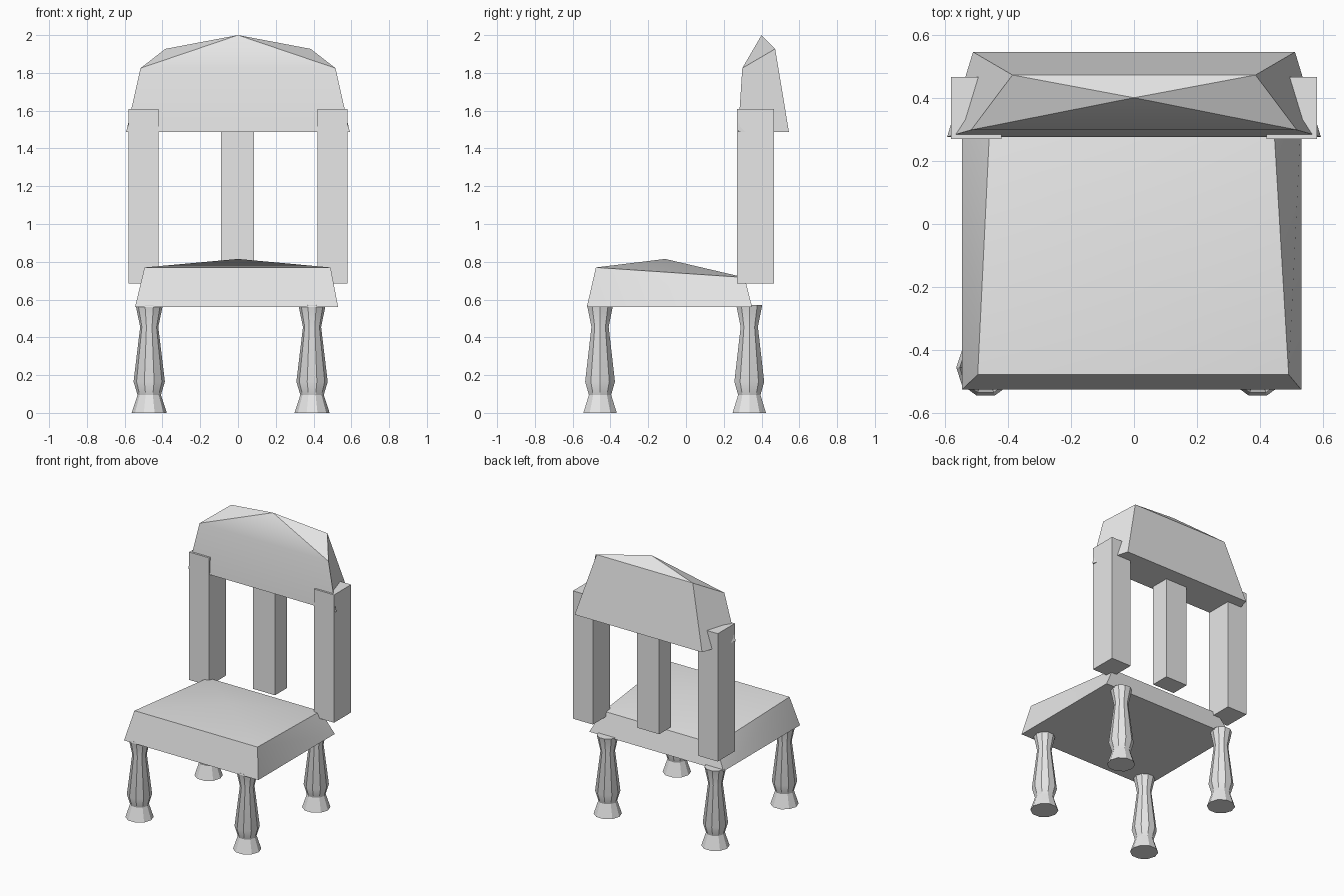
import bpy, bmesh, math

if "Cube" in bpy.data.objects:
    bpy.data.objects.remove(bpy.data.objects["Cube"])

grey = bpy.data.materials.new("plain_grey")
grey.use_nodes = True
colour = (0.8, 0.8, 0.8, 1)
grey.diffuse_color = colour
grey.node_tree.nodes["Principled BSDF"].inputs["Base Color"].default_value = colour


def finish(name, bm):
    bmesh.ops.recalc_face_normals(bm, faces=bm.faces)
    mesh = bpy.data.meshes.new(name)
    bm.to_mesh(mesh)
    bm.free()
    mesh.materials.append(grey)
    ob = bpy.data.objects.new(name, mesh)
    bpy.context.collection.objects.link(ob)
    bpy.ops.object.select_all(action="DESELECT")
    bpy.context.view_layer.objects.active = ob
    ob.select_set(True)
    bpy.ops.object.shade_smooth_by_angle(angle=math.radians(30))


def solid(name, points, faces):
    bm = bmesh.new()
    verts = [bm.verts.new(p) for p in points]
    for f in faces:
        bm.faces.new([verts[i] for i in f])
    finish(name, bm)


def box(name, low, high):
    bm = bmesh.new()
    bmesh.ops.create_cube(bm, size=1)
    for v in bm.verts:
        v.co = [high[i] if v.co[i] > 0 else low[i] for i in range(3)]
    finish(name, bm)


def leg(name, x, y):
    # turned leg: flared foot, swelling shaft, narrow neck
    profile = [(0.093, 0), (0.062, 0.095), (0.083, 0.165), (0.048, 0.455), (0.072, 0.57)]
    sides = 10
    bm = bmesh.new()
    rings = [[bm.verts.new((x + r * math.cos(k * math.tau / sides),
                            y + r * math.sin(k * math.tau / sides), z))
              for k in range(sides)] for r, z in profile]
    for a, b in zip(rings, rings[1:]):
        for k in range(sides):
            n = (k + 1) % sides
            bm.faces.new((a[k], a[n], b[n], b[k]))
    bm.faces.new(rings[0])
    bm.faces.new(rings[-1])
    finish(name, bm)


# Seat: tapered block with a slightly peaked top
solid("seat",
      [(-0.545, -0.525, 0.56), (0.53, -0.525, 0.56), (0.53, 0.35, 0.56), (-0.545, 0.35, 0.56),
       (-0.495, -0.477, 0.77), (0.49, -0.477, 0.77), (0.443, 0.31, 0.717), (-0.457, 0.31, 0.717),
       (0, -0.11, 0.815)],
      [(0, 1, 2, 3), (0, 1, 5, 4), (2, 3, 7, 6),
       (1, 2, 5), (2, 6, 5), (0, 4, 3), (3, 4, 7),
       (4, 5, 8), (5, 6, 8), (6, 7, 8), (7, 4, 8)])

# Legs
for end, y in (("front", -0.455), ("back", 0.335)):
    for side, x in (("right", -0.47), ("left", 0.392)):
        leg(f"{end}_{side}_leg", x, y)

# Back posts
box("right_back_post", (-0.58, 0.27, 0.685), (-0.42, 0.465, 1.61))
box("left_back_post", (0.42, 0.27, 0.685), (0.58, 0.465, 1.61))
box("middle_back_post", (-0.09, 0.30, 0.74), (0.086, 0.435, 1.58))

# Headrest: peaked block, narrower toward the rear
solid("headrest",
      [(-0.592, 0.276, 1.487), (0.592, 0.276, 1.487), (0.51, 0.545, 1.487), (-0.51, 0.545, 1.487),
       (-0.516, 0.298, 1.825), (0.516, 0.298, 1.825), (0.385, 0.472, 1.927), (-0.385, 0.472, 1.927),
       (0, 0.4, 2.0)],
      [(0, 1, 2, 3), (0, 1, 4), (1, 5, 4), (4, 5, 8), (2, 3, 7, 6),
       (1, 2, 6, 5), (0, 3, 7, 4),
       (5, 6, 8), (6, 7, 8), (7, 4, 8)])
